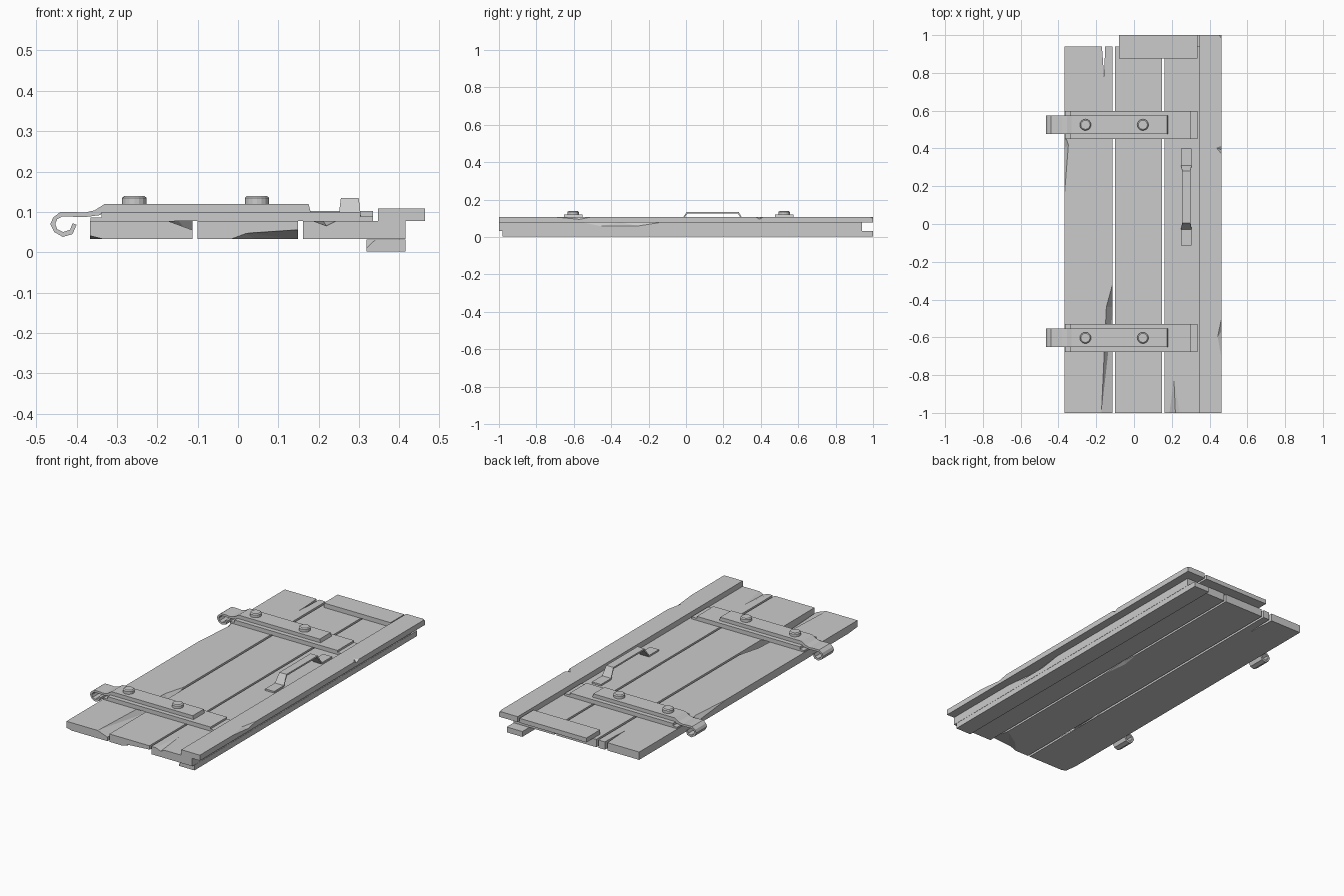
import bpy, bmesh, math
from mathutils import Vector


def finish(name, bm):
    bmesh.ops.recalc_face_normals(bm, faces=bm.faces[:])
    me = bpy.data.meshes.new(name)
    bm.to_mesh(me)
    bm.free()
    ob = bpy.data.objects.new(name, me)
    bpy.context.collection.objects.link(ob)
    return ob


def extrude(name, pts, axis, lo, hi):
    """Outline in the plane across axis, pulled from lo to hi along it."""
    def place(p):
        return {'x': (lo, p[0], p[1]), 'y': (p[0], lo, p[1]), 'z': (p[0], p[1], lo)}[axis]
    bm = bmesh.new()
    f = bm.faces.new([bm.verts.new(place(p)) for p in pts])
    r = bmesh.ops.extrude_face_region(bm, geom=[f])
    move = Vector([(hi - lo) * (a == axis) for a in 'xyz'])
    bmesh.ops.translate(bm, vec=move, verts=[v for v in r['geom'] if isinstance(v, bmesh.types.BMVert)])
    return finish(name, bm)


def box(name, x0, x1, y0, y1, z0, z1):
    return extrude(name, [(x0, y0), (x1, y0), (x1, y1), (x0, y1)], 'z', z0, z1)


def chip(ob, *pts):
    """Knock a splinter out of a board: subtract the hull of a few points."""
    bm = bmesh.new()
    for p in pts:
        bm.verts.new(p)
    bmesh.ops.convex_hull(bm, input=bm.verts[:])
    cutter = finish("chip_cutter", bm)
    cutter.hide_render = True
    m = ob.modifiers.new("chip", 'BOOLEAN')
    m.operation, m.solver, m.object = 'DIFFERENCE', 'EXACT', cutter
    bpy.context.view_layer.objects.active = ob
    bpy.ops.object.modifier_apply(modifier=m.name)
    bpy.data.objects.remove(cutter)


B, T = 0.033, 0.077   # underside and top of the planks

# Left plank: split at the back end, worn front and left edges
left = extrude("left_plank", [(-0.367, -1), (-0.113, -1), (-0.113, 0.94), (-0.153, 0.94),
                              (-0.156, 0.84), (-0.161, 0.77), (-0.163, 0.85), (-0.17, 0.94),
                              (-0.367, 0.94)], 'z', B, T)
chip(left, (-0.175, -1.02, 0.079), (-0.11, -1.02, 0.079), (-0.11, -1.02, 0.055),
     (-0.148, -0.44, 0.079), (-0.11, -0.44, 0.03), (-0.11, -0.3, 0.079))
chip(left, (-0.37, 0.1, 0.08), (-0.37, 0.5, 0.08), (-0.345, 0.42, 0.08), (-0.37, 0.4, 0.05))
chip(left, (-0.38, -1.02, 0.02), (-0.32, -1.02, 0.031), (-0.38, -1.02, 0.046), (-0.38, -0.86, 0.031))

# Middle plank: splintered underside at the front
mid = box("middle_plank", -0.1, 0.149, -1, 0.94, B, T)
chip(mid, (-0.04, -1.02, 0.031), (0.01, -1.02, 0.05), (0.16, -1.02, 0.03), (0.16, -1.02, 0.06),
     (0.09, -1.02, 0.045), (0.16, -0.85, 0.03), (0.05, -0.92, 0.03))
chip(mid, (0.16, -0.2, 0.03), (0.16, 0.3, 0.03), (0.125, 0.08, 0.03), (0.16, 0.1, 0.05))

# Right plank
right = box("right_plank", 0.161, 0.415, -1, 0.94, B, T)
chip(right, (0.18, -1.02, 0.079), (0.25, -1.02, 0.079), (0.22, -1.02, 0.064), (0.21, -0.79, 0.079))
chip(right, (0.42, -0.6, 0.08), (0.42, -0.48, 0.055), (0.42, -0.24, 0.055), (0.42, -0.08, 0.08),
     (0.39, -0.35, 0.08))

# Edge board on top and sealing strip underneath
edge = box("edge_board", 0.347, 0.463, -1, 1, T, 0.108)
chip(edge, (0.47, -0.77, 0.11), (0.47, -0.56, 0.09), (0.47, -0.46, 0.11), (0.44, -0.6, 0.11))
chip(edge, (0.47, 0.36, 0.11), (0.47, 0.39, 0.092), (0.47, 0.42, 0.11), (0.433, 0.405, 0.11))
chip(edge, (0.47, 0.97, 0.11), (0.44, 1.01, 0.11), (0.47, 1.01, 0.09), (0.47, 1.01, 0.11))
strip = box("under_strip", 0.318, 0.415, -0.98, 1, 0.002, B - 0.001)
chip(strip, (0.31, -0.99, -0.005), (0.31, -0.99, 0.034), (0.35, -0.99, 0.034), (0.31, -0.93, 0.034))
box("top_cap", -0.08, 0.335, 0.877, 1, T, 0.102)

# Cross battens with stepped ends, hinge straps with curled eyes, bolts
batten = [(-0.365, T), (0.335, T), (0.335, 0.089), (0.303, 0.089), (0.303, 0.1),
          (-0.338, 0.1), (-0.338, 0.086), (-0.365, 0.086)]
strap = [(0.175, 0.12), (-0.33, 0.12), (-0.355, 0.104), (-0.38, 0.098), (-0.41, 0.1), (-0.44, 0.1),
         (-0.458, 0.086), (-0.465, 0.07), (-0.455, 0.05), (-0.434, 0.038), (-0.41, 0.045),
         (-0.4, 0.068), (-0.41, 0.072), (-0.416, 0.056), (-0.433, 0.05), (-0.448, 0.057),
         (-0.453, 0.07), (-0.448, 0.082), (-0.435, 0.089), (-0.41, 0.088), (-0.38, 0.087),
         (-0.342, 0.092), (-0.335, 0.1), (0.18, 0.1)]
for tag, y in (("lower", -0.603), ("upper", 0.525)):
    extrude(tag + "_batten", batten, 'y', y - 0.074, y + 0.074)
    extrude(tag + "_strap", strap, 'y', y - 0.049, y + 0.049)
    for i, x in enumerate((-0.257, 0.047)):
        bm = bmesh.new()
        n = 16
        rings = [[bm.verts.new((x + r * math.cos(2 * math.pi * k / n),
                                y + r * math.sin(2 * math.pi * k / n), z)) for k in range(n)]
                 for r, z in ((0.03, 0.119), (0.03, 0.135), (0.024, 0.14))]
        for a, b in zip(rings, rings[1:]):
            for k in range(n):
                bm.faces.new((a[k], a[(k + 1) % n], b[(k + 1) % n], b[k]))
        bm.faces.new(rings[0])
        bm.faces.new(rings[-1])
        finish(f"{tag}_bolt_{i + 1}", bm)

# Pull handle: bent bar, narrower along the grip
bm = bmesh.new()
rows = []
for y, z, w in ((-0.115, 0.077, 0.028), (-0.028, 0.077, 0.028), (0.008, 0.126, 0.022),
                (0.277, 0.126, 0.022), (0.31, 0.077, 0.028), (0.4, 0.077, 0.028)):
    shift = 0.004 if z > 0.1 else 0
    mid_y = 0.143
    yo = y + (shift if y > mid_y else -shift)
    rows.append([bm.verts.new((0.277 + s * w, yy, zz))
                 for s, yy, zz in ((-1, y, z), (1, y, z), (1, yo, z + 0.009), (-1, yo, z + 0.009))])
for a, b in zip(rows, rows[1:]):
    for k in range(4):
        bm.faces.new((a[k], a[(k + 1) % 4], b[(k + 1) % 4], b[k]))
bm.faces.new(rows[0])
bm.faces.new(rows[-1])
finish("pull_handle", bm)
